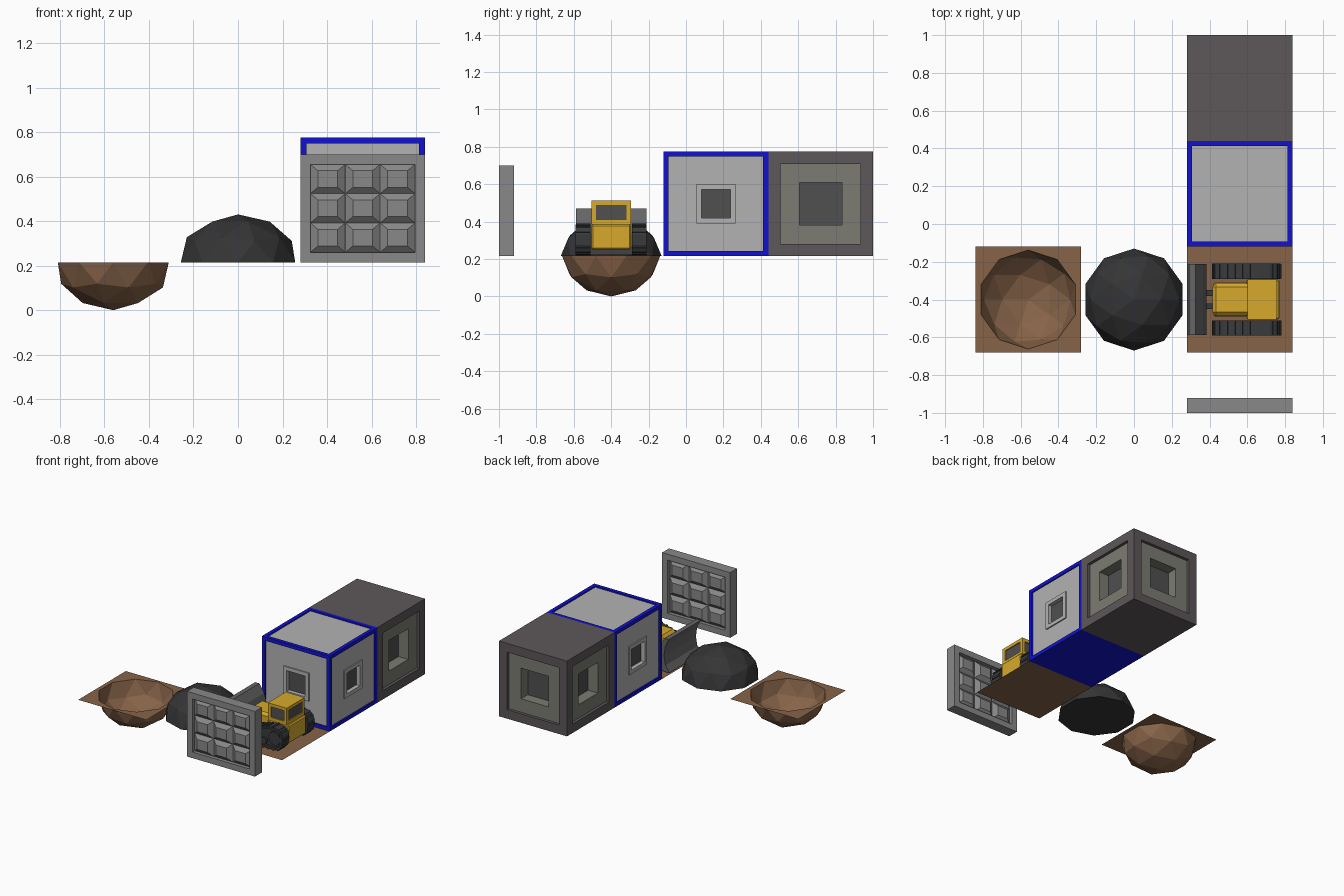
import bpy, bmesh, math
from mathutils import Matrix, Vector

if "Cube" in bpy.data.objects:
    bpy.data.objects.remove(bpy.data.objects["Cube"])

def mat(name, r, g, b):
    m = bpy.data.materials.new(name)
    m.diffuse_color = (r, g, b, 1)
    m.use_nodes = True
    m.node_tree.nodes["Principled BSDF"].inputs["Base Color"].default_value = m.diffuse_color
    return m

BROWN = mat("soil", 0.24, 0.125, 0.065)
COAL = mat("coal", 0.035, 0.035, 0.037)
BLUE = mat("blue_frame", 0.006, 0.006, 0.62)
LIGHT = mat("light_panel", 0.45, 0.45, 0.45)
GLASS = mat("dark_glass", 0.08, 0.08, 0.08)
STONE = mat("dark_stone", 0.11, 0.095, 0.098)
OLIVE = mat("olive_stone", 0.2, 0.2, 0.17)
METAL = mat("metal", 0.25, 0.25, 0.25)
STEEL = mat("steel", 0.13, 0.13, 0.135)
RUBBER = mat("track_dark", 0.04, 0.042, 0.045)
YELLOW = mat("yellow_paint", 0.68, 0.4, 0.025)
G = 0.215  # ground level

def finish(name, bm, *mats):
    bm.normal_update()
    me = bpy.data.meshes.new(name)
    bm.to_mesh(me)
    bm.free()
    for m in mats:
        me.materials.append(m)
    ob = bpy.data.objects.new(name, me)
    bpy.context.collection.objects.link(ob)
    return ob

def box_bm(x0, x1, y0, y1, z0, z1):
    bm = bmesh.new()
    bmesh.ops.create_cube(bm, size=1)
    for v in bm.verts:
        v.co = Vector(((x0, x1)[v.co.x > 0], (y0, y1)[v.co.y > 0], (z0, z1)[v.co.z > 0]))
    bm.normal_update()
    return bm

def box(name, dims, m, bevel=0):
    bm = box_bm(*dims)
    if bevel:
        bmesh.ops.bevel(bm, geom=bm.edges[:], offset=bevel, segments=1, affect='EDGES')
    return finish(name, bm, m)

def carve(bm, face, steps, last):
    """Repeated inset / push of one face; steps are (inset, depth, material)."""
    for t, d, mi in steps:
        rim = bmesh.ops.inset_individual(bm, faces=[face], thickness=t, depth=d,
                                         use_even_offset=True)['faces']
        for f in rim:
            if f != face:
                f.material_index = mi
        bm.normal_update()
    face.material_index = last

def faces_along(bm, *dirs):
    return [f for f in bm.faces[:] if any(f.normal.dot(Vector(d)) > 0.9 for d in dirs)]

def extrude_xz(pts, y0, y1):
    bm = bmesh.new()
    f = bm.faces.new([bm.verts.new((x, y0, z)) for x, z in pts])
    r = bmesh.ops.extrude_face_region(bm, geom=[f])
    bmesh.ops.translate(bm, vec=(0, y1 - y0, 0),
                        verts=[v for v in r['geom'] if isinstance(v, bmesh.types.BMVert)])
    bmesh.ops.recalc_face_normals(bm, faces=bm.faces[:])
    return bm

def half_ball(sign, cx, cy, r):
    bm = bmesh.new()
    bmesh.ops.create_icosphere(bm, subdivisions=2, radius=1)
    bmesh.ops.delete(bm, geom=[v for v in bm.verts if v.co.z * sign < -1e-3], context='VERTS')
    for v in bm.verts:
        v.co = Vector((cx + v.co.x * r, cy + v.co.y * r, G + v.co.z * G))
    return bm

def square_corners(bm, cx, cy, h=0.28):
    return [bm.verts.new((cx + a * h, cy + b * h, G)) for a, b in ((-1, -1), (1, -1), (1, 1), (-1, 1))]

# crater: bowl hanging under a square of soil
bm = half_ball(-1, -0.56, -0.4, 0.262)
bmesh.ops.reverse_faces(bm, faces=bm.faces[:])
rim = [e for e in bm.edges if e.is_boundary]
c = square_corners(bm, -0.56, -0.4)
rim += [bm.edges.new((c[i], c[(i + 1) % 4])) for i in range(4)]
bmesh.ops.triangle_fill(bm, edges=rim, use_beauty=True, normal=(0, 0, 1))
finish("crater", bm, BROWN)

# coal mound with closed underside
bm = half_ball(1, 0, -0.4, 0.27)
bmesh.ops.holes_fill(bm, edges=[e for e in bm.edges if e.is_boundary], sides=0)
bmesh.ops.recalc_face_normals(bm, faces=bm.faces[:])
finish("coal_mound", bm, COAL)

# soil square under the bulldozer
bm = bmesh.new()
bm.faces.new(square_corners(bm, 0.56, -0.4))
finish("soil_square", bm, BROWN)

# blue framed room block
SIDES = ((1, 0, 0), (-1, 0, 0), (0, -1, 0))
bm = box_bm(0.28, 0.84, -0.12, 0.44, G, 0.775)
frame = [(0.027, 0, 0), (0, -0.01, 0)]
window = [(0.148, 0, 1), (0, 0.009, 1), (0.028, 0, 1), (0, -0.03, 1)]
for f in faces_along(bm, *SIDES):
    carve(bm, f, frame + window, 2)
for f in faces_along(bm, (0, 0, 1)):
    if f.calc_area() > 0.3:
        carve(bm, f, frame, 1)
finish("blue_room", bm, BLUE, LIGHT, GLASS)

# dark block with stepped recesses
bm = box_bm(0.28, 0.84, 0.44, 1.0, G, 0.775)
for f in faces_along(bm, (1, 0, 0), (-1, 0, 0), (0, 1, 0)):
    carve(bm, f, [(0.066, 0, 0), (0, -0.022, 0), (0.1, 0, 1), (0, -0.08, 1)], 2)
finish("dark_block", bm, STONE, OLIVE, GLASS)

# door panel with raised studs on both sides
bm = box_bm(0.28, 0.84, -1.0, -0.92, G, 0.70)
for f in faces_along(bm, (0, 1, 0), (0, -1, 0)):
    carve(bm, f, [(0.045, 0, 0), (0, -0.027, 0)], 0)
w, h, d = 0.47 / 3, 0.395 / 3, 0.024
for s in (-1, 1):
    for i in (-1, 0, 1):
        for j in (-1, 0, 1):
            m = (Matrix.Translation((0.56 + i * w, -0.96 + s * (0.013 + d / 2), 0.4575 + j * h))
                 @ Matrix.Diagonal((w, 1, h, 1)) @ Matrix.Rotation(-s * math.pi / 2, 4, 'X')
                 @ Matrix.Rotation(math.pi / 4, 4, 'Z'))
            bmesh.ops.create_cone(bm, cap_ends=True, segments=4, radius1=0.707, radius2=0.4,
                                  depth=d, matrix=m)
finish("door_panel", bm, METAL)

# bulldozer body, hood, cab with windows
CY = -0.4
box("lower_body", (0.42, 0.765, CY - 0.09, CY + 0.09, 0.25, 0.34), YELLOW, 0.008)
box("hood", (0.415, 0.62, CY - 0.085, CY + 0.085, 0.31, 0.415), YELLOW, 0.018)
box("rear_body", (0.595, 0.77, CY - 0.105, CY + 0.105, 0.25, 0.385), YELLOW, 0.008)
bm = box_bm(0.60, 0.755, CY - 0.105, CY + 0.105, 0.385, 0.512)
for f in faces_along(bm, *SIDES, (0, 1, 0)):
    carve(bm, f, [(0.024, 0, 0), (0, -0.008, 0)], 1)
finish("cab", bm, YELLOW, GLASS)

# concave blade and its arms
blade = [(0.287, 0.222), (0.318, 0.27), (0.33, 0.34), (0.32, 0.41), (0.29, 0.47),
         (0.325, 0.47), (0.365, 0.41), (0.385, 0.34), (0.37, 0.27), (0.34, 0.222)]
finish("blade", extrude_xz(blade, CY - 0.188, CY + 0.188), STEEL)
for s in (-1, 1):
    y = CY + s * 0.035
    box("blade_arm", (0.36, 0.43, y - 0.015, y + 0.015, 0.30, 0.335), RUBBER)

# tracks: belt with recessed sides, wheels and cleats
belt = [(0.412, 0.275), (0.435, 0.235), (0.47, 0.222), (0.72, 0.222), (0.757, 0.237), (0.776, 0.275),
        (0.776, 0.33), (0.757, 0.367), (0.72, 0.384), (0.67, 0.384), (0.47, 0.33), (0.43, 0.31)]
for s in (-1, 1):
    y = CY + s * 0.15
    bm = extrude_xz(belt, y - 0.04, y + 0.04)
    bm.normal_update()
    for f in faces_along(bm, (0, s, 0)):
        carve(bm, f, [(0.016, 0, 0), (0, -0.02, 0)], 0)
    for x, z, r in ((0.468, 0.275, 0.034), (0.55, 0.265, 0.024), (0.62, 0.265, 0.024), (0.708, 0.303, 0.05)):
        bmesh.ops.create_cone(bm, cap_ends=True, segments=10, radius1=r, radius2=r, depth=0.07,
                              matrix=Matrix.Translation((x, y, z)) @ Matrix.Rotation(math.pi / 2, 4, 'X'))
    for a, b in zip(belt, belt[1:] + belt[:1]):
        n = max(1, round(math.dist(a, b) / 0.045))
        ang = math.atan2(b[1] - a[1], b[0] - a[0])
        for k in range(n):
            t = (k + 0.5) / n
            m = (Matrix.Translation((a[0] + (b[0] - a[0]) * t, y, a[1] + (b[1] - a[1]) * t))
                 @ Matrix.Rotation(-ang, 4, 'Y') @ Matrix.Diagonal((0.014, 0.078, 0.012, 1)))
            bmesh.ops.create_cube(bm, size=1, matrix=m)
    finish("track", bm, RUBBER)
